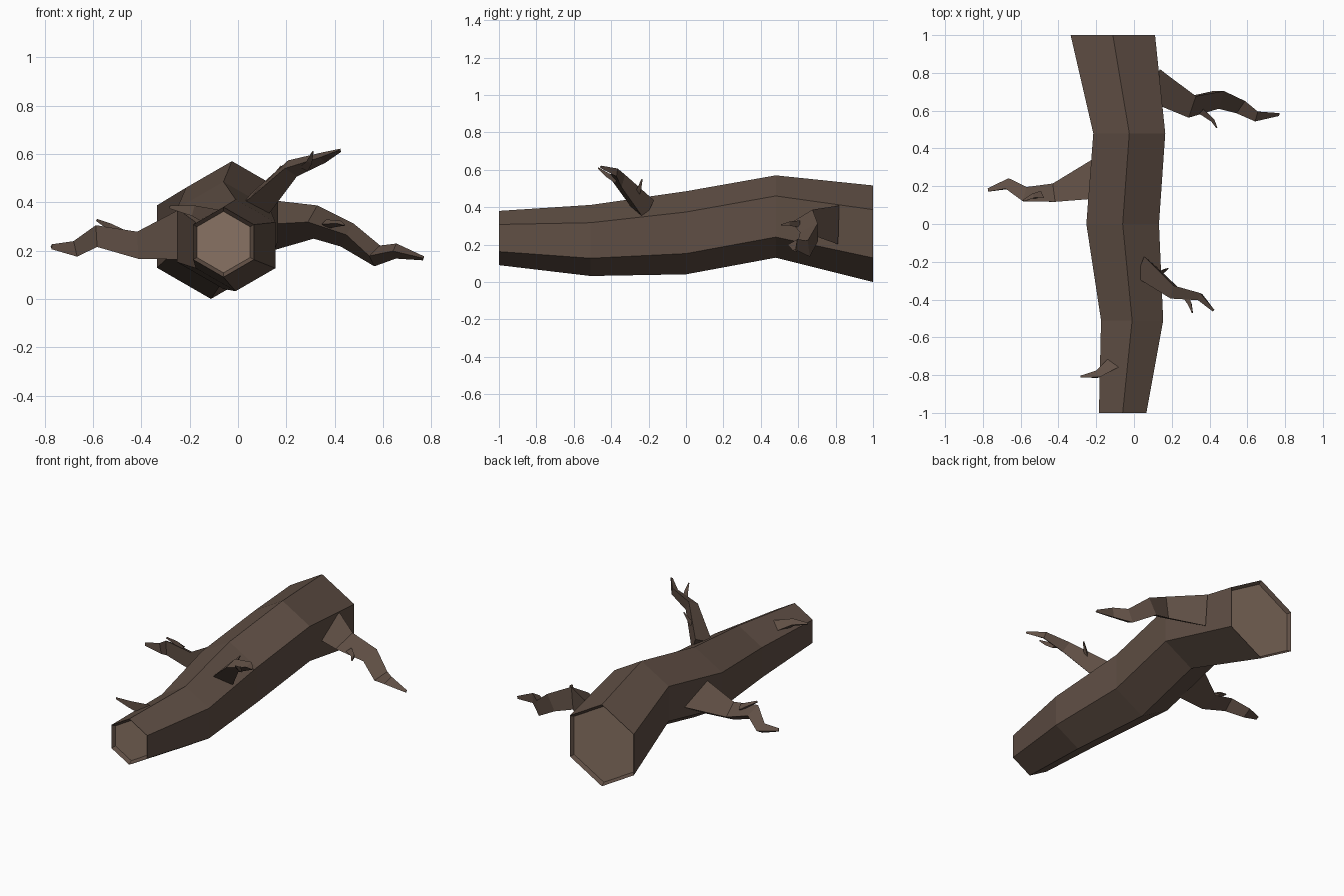
import bpy, bmesh, math
from mathutils import Vector

if "Cube" in bpy.data.objects:
    bpy.data.objects.remove(bpy.data.objects["Cube"])


def material(name, rgb):
    m = bpy.data.materials.new(name)
    m.diffuse_color = (*rgb, 1)
    m.use_nodes = True
    m.node_tree.nodes["Principled BSDF"].inputs["Base Color"].default_value = m.diffuse_color
    return m


BARK = material("dark bark", (0.115, 0.077, 0.058))
WOOD = material("cut wood", (0.25, 0.17, 0.125))


def finish(name, bm):
    bmesh.ops.recalc_face_normals(bm, faces=bm.faces)
    me = bpy.data.meshes.new(name)
    bm.to_mesh(me)
    bm.free()
    ob = bpy.data.objects.new(name, me)
    bpy.context.collection.objects.link(ob)
    me.materials.append(BARK)
    me.materials.append(WOOD)
    return ob


def skin(bm, rings):
    """Join rings of points with side faces; return the two end faces."""
    loops = [[bm.verts.new(p) for p in r] for r in rings]
    n = len(loops[0])
    for a, b in zip(loops, loops[1:]):
        for i in range(n):
            j = (i + 1) % n
            bm.faces.new((a[i], a[j], b[j], b[i]))
    return [bm.faces.new(loops[0]), bm.faces.new(loops[-1])]


# Trunk: hexagonal rings (x, y, z, radius), points up
trunk = [(-.06, -1, .235, .145), (-.01, -.51, .222, .19), (-.06, 0, .263, .222),
         (-.025, .48, .35, .22), (-.112, 1, .258, .258)]
bm = bmesh.new()
rings = [[(x + r * math.sin(k * math.pi / 3), y, z + r * math.cos(k * math.pi / 3))
          for k in range(6)] for x, y, z, r in trunk]
ends = skin(bm, rings)
bmesh.ops.recalc_face_normals(bm, faces=bm.faces)
# Recessed cut ends
for f in ends:
    bmesh.ops.inset_region(bm, faces=[f], thickness=.018)
    out = f.normal.copy()
    bmesh.ops.translate(bm, verts=f.verts, vec=-out * .02)
    f.material_index = 1
finish("trunk", bm)


def branch(name, path):
    """Three-sided tapered limb along (x, y, z, radius) points."""
    pts = [Vector(p[:3]) for p in path]
    rings = []
    for i, c in enumerate(pts):
        t = (pts[min(i + 1, len(pts) - 1)] - pts[max(i - 1, 0)]).normalized()
        side = t.cross(Vector((0, 0, 1))).normalized()
        up = side.cross(t)
        # keep sections close to the main direction of the limb
        rings.append([c + path[i][3] * (side * math.cos(a) + up * math.sin(a))
                      for a in (0, 2 * math.pi / 3, 4 * math.pi / 3)])
    bm = bmesh.new()
    skin(bm, rings)
    finish(name, bm)


# Main branches
branch("right_branch", [(.11, .765, .305, .12), (.31, .64, .318, .08), (.45, .673, .265, .063),
                        (.565, .633, .178, .052), (.65, .578, .198, .036), (.768, .582, .168, .01)])
branch("left_branch", [(-.18, .21, .28, .14), (-.42, .15, .222, .065), (-.58, .145, .26, .052),
                       (-.67, .205, .207, .038), (-.772, .177, .216, .012)])
branch("upper_branch", [(.06, -.225, .385, .075), (.215, -.355, .54, .045),
                        (.35, -.38, .585, .026), (.422, -.457, .615, .008)])
branch("small_branch", [(-.09, -.735, .325, .05), (-.19, -.8, .365, .026), (-.283, -.81, .38, .007)])

# Twigs growing from the branches
branch("right_twig", [(.36, .6, .31, .022), (.42, .55, .312, .013), (.44, .508, .305, .004)])
branch("left_twig", [(-.49, .15, .27, .026), (-.535, .145, .3, .016), (-.585, .122, .326, .006)])
branch("upper_twig_inner", [(.12, -.27, .46, .02), (.15, -.25, .5, .013), (.18, -.235, .55, .004)])
branch("upper_twig_outer", [(.275, -.375, .545, .022), (.297, -.42, .57, .014), (.31, -.47, .61, .004)])
